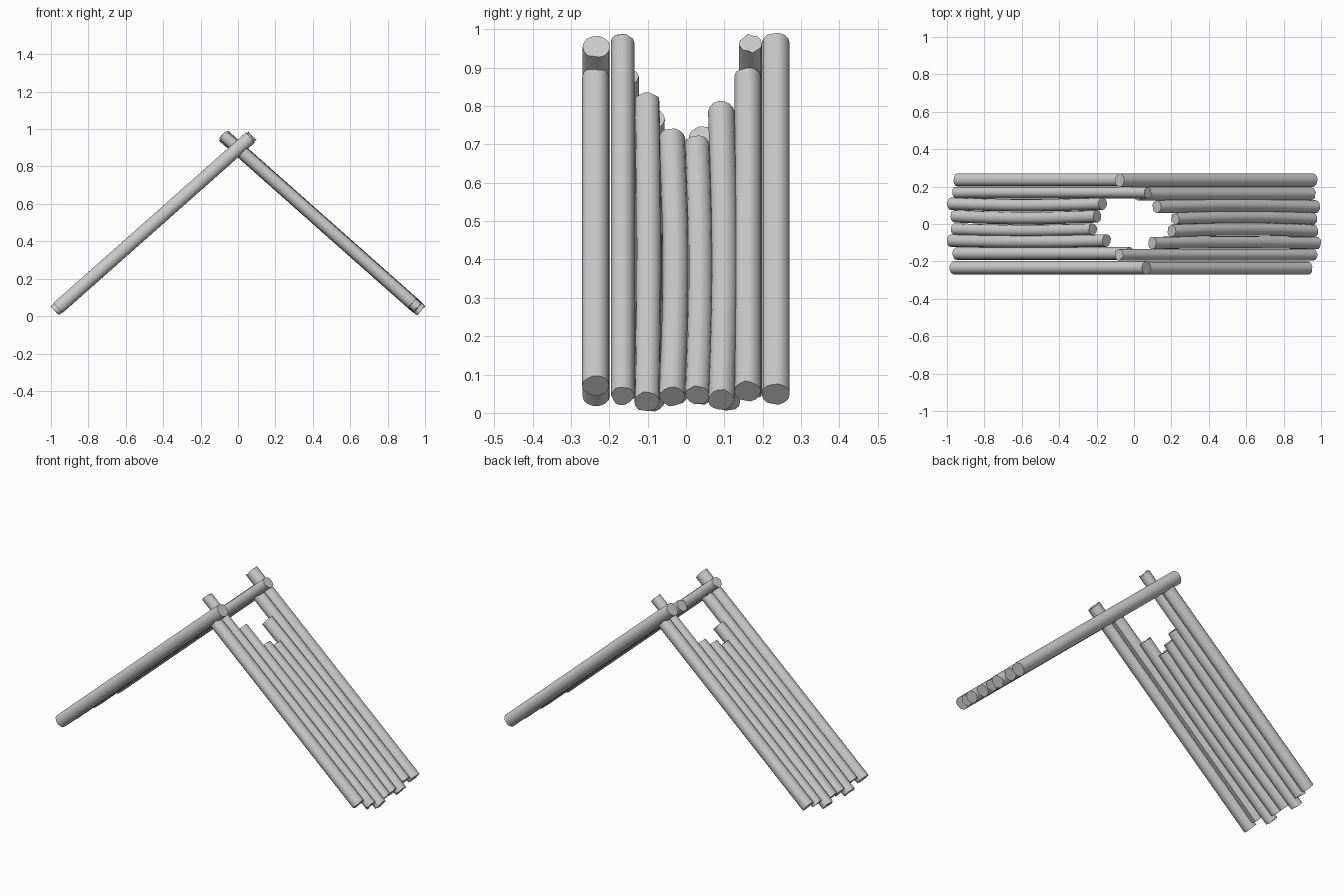
import bpy, bmesh, math, random
from mathutils import Vector

cube = bpy.data.objects.get("Cube")
if cube:
    bpy.data.objects.remove(cube)

random.seed(4)
APEX, SLOPE = 0.896, 0.886
COS = 1 / math.hypot(1, SLOPE)
SIN = SLOPE * COS
SIDES, RINGS = 14, 13

wood = bpy.data.materials.new("grey_wood")
wood.use_nodes = True
wood.diffuse_color = (0.6, 0.6, 0.6, 1)
wood.node_tree.nodes["Principled BSDF"].inputs["Base Color"].default_value = (0.6, 0.6, 0.6, 1)


def log(name, side, y, r, foot, top, bend, rough):
    """Sweep one slightly bent pole from its foot up the slope to its top."""
    bm = bmesh.new()
    normal = Vector((side * SIN, 0, COS))
    along = Vector((-side * COS, 0, SIN))
    x0, x1 = foot - r * SIN, top + r * SIN
    shape = [random.uniform(0.97, 1.04) for _ in range(SIDES)]
    rings = []
    for i in range(RINGS):
        t = i / (RINGS - 1)
        x = x0 + (x1 - x0) * t
        centre = Vector((side * x, y + bend * math.sin(math.pi * t), APEX - SLOPE * x))
        ring = []
        for k in range(SIDES):
            a = 2 * math.pi * k / SIDES
            p = centre + (Vector((0, math.cos(a), 0)) + normal * math.sin(a)) * r * shape[k]
            if i in (0, RINGS - 1):
                p += along * random.uniform(-rough, rough)
            ring.append(bm.verts.new(p))
        rings.append(ring)
    for low, high in zip(rings, rings[1:]):
        for k in range(SIDES):
            n = (k + 1) % SIDES
            bm.faces.new((low[k], low[n], high[n], high[k]))
    bm.faces.new(rings[0][::-1])
    bm.faces.new(rings[-1])
    bmesh.ops.recalc_face_normals(bm, faces=bm.faces)
    mesh = bpy.data.meshes.new(name)
    bm.to_mesh(mesh)
    bm.free()
    mesh.materials.append(wood)
    obj = bpy.data.objects.new(name, mesh)
    bpy.context.collection.objects.link(obj)
    bpy.ops.object.select_all(action='DESELECT')
    obj.select_set(True)
    bpy.context.view_layer.objects.active = obj
    bpy.ops.object.shade_smooth_by_angle(angle=math.radians(40))


# Each pole: y, radius, foot distance, top distance, sideways bend, end roughness
left_slope = [
    (-0.235, 0.035, 0.955, 0.0, 0, 0.002),
    (-0.165, 0.030, 0.980, -0.10, 0, 0.006),
    (-0.102, 0.033, 1.0, 0.075, 0.004, 0.003),
    (-0.037, 0.033, 0.985, 0.18, 0.010, 0.003),
    (0.029, 0.031, 0.980, 0.20, 0.008, 0.003),
    (0.092, 0.034, 0.995, 0.10, 0.008, 0.003),
    (0.161, 0.034, 0.970, 0.0, 0, 0.004),
    (0.234, 0.036, 0.980, -0.10, 0, 0.002),
]
right_slope = [
    (-0.234, 0.036, 0.985, -0.09, 0, 0.002),
    (-0.158, 0.034, 0.970, 0.0, 0, 0.004),
    (-0.088, 0.033, 1.0, 0.125, -0.006, 0.003),
    (-0.027, 0.031, 0.980, 0.20, -0.008, 0.003),
    (0.042, 0.033, 0.980, 0.175, -0.010, 0.003),
    (0.108, 0.033, 1.0, 0.145, -0.008, 0.003),
    (0.168, 0.030, 0.970, -0.095, 0, 0.006),
    (0.236, 0.035, 0.965, 0.0, 0, 0.002),
]
for label, side, poles in (("left", 1, left_slope), ("right", -1, right_slope)):
    for i, pole in enumerate(poles):
        log(f"{label}_roof_log_{i + 1}", side, *pole)
